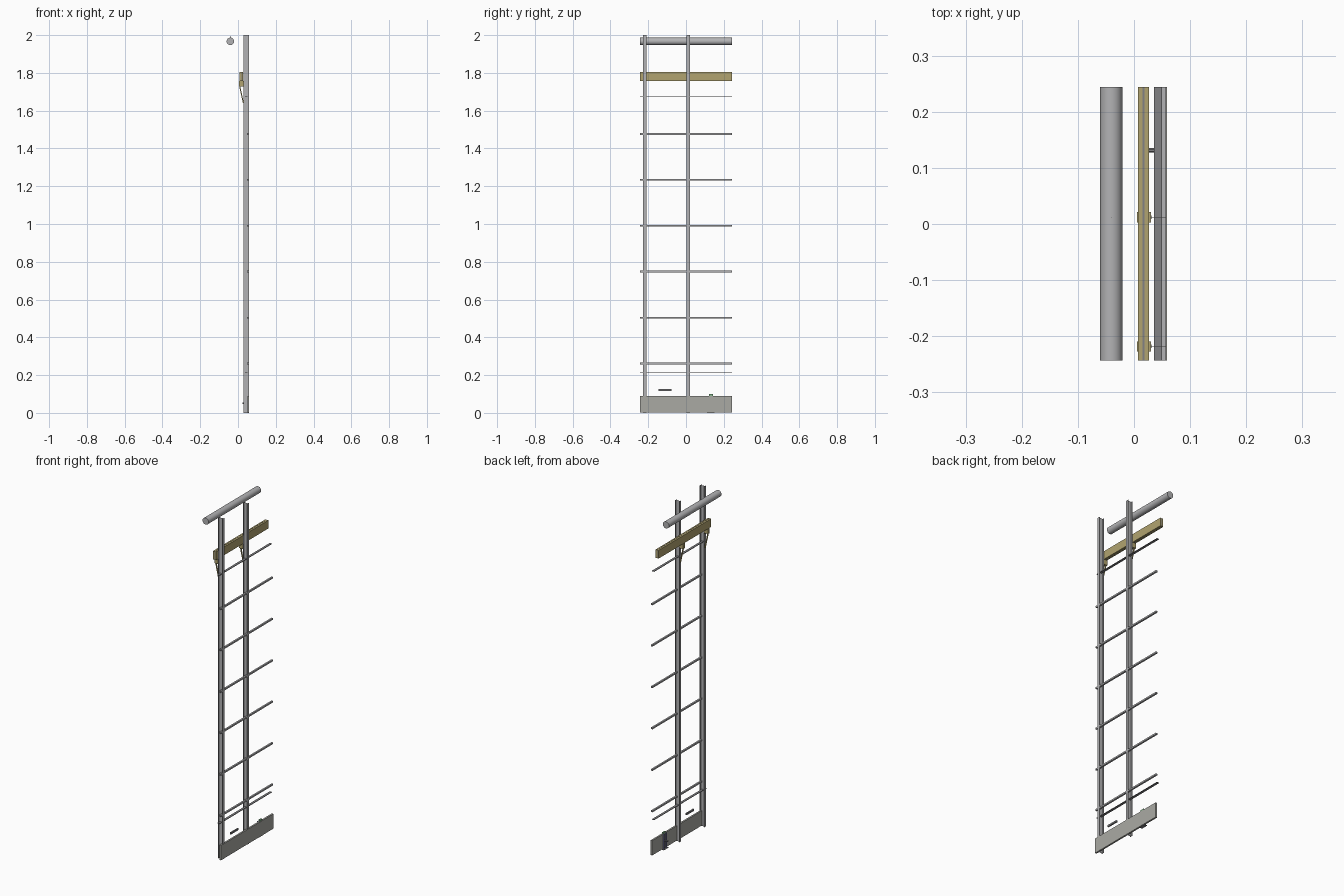
import bpy, bmesh
from math import pi
from mathutils import Vector

if "Cube" in bpy.data.objects:
    bpy.data.objects.remove(bpy.data.objects["Cube"])


def material(name, rgb):
    m = bpy.data.materials.new(name)
    m.diffuse_color = (*rgb, 1)
    m.use_nodes = True
    m.node_tree.nodes["Principled BSDF"].inputs["Base Color"].default_value = m.diffuse_color
    return m


TIMBER = material("timber", (0.44, 0.37, 0.16))
DARK = material("dark_steel", (0.22, 0.22, 0.23))
STEEL = material("steel", (0.45, 0.45, 0.46))
PLINTH = material("plinth_grey", (0.40, 0.40, 0.37))
BLUE = material("blue_steel", (0.22, 0.22, 0.42))
GREEN = material("green_cap", (0.25, 0.5, 0.28))
Y0, Y1 = -0.243, 0.244
COLUMNS = (-0.218, 0.012)


def prism(name, profile, vec, mat=None):
    """Closed 3D profile extruded along vec."""
    bm = bmesh.new()
    face = bm.faces.new([bm.verts.new(p) for p in profile])
    ext = bmesh.ops.extrude_face_region(bm, geom=[face], use_keep_orig=True)
    verts = [g for g in ext["geom"] if isinstance(g, bmesh.types.BMVert)]
    bmesh.ops.translate(bm, verts=verts, vec=Vector(vec))
    bmesh.ops.recalc_face_normals(bm, faces=bm.faces)
    me = bpy.data.meshes.new(name)
    bm.to_mesh(me)
    bm.free()
    ob = bpy.data.objects.new(name, me)
    bpy.context.collection.objects.link(ob)
    if mat:
        me.materials.append(mat)
    return ob


def box(name, x, y, z, mat=None):
    pts = [(x[0], y[0], z[0]), (x[1], y[0], z[0]), (x[1], y[1], z[0]), (x[0], y[1], z[0])]
    return prism(name, pts, (0, 0, z[1] - z[0]), mat)


def rod(name, radius, length, loc, rot=(0, 0, 0), sides=32, mat=STEEL):
    bpy.ops.mesh.primitive_cylinder_add(vertices=sides, radius=radius, depth=length,
                                        location=loc, rotation=rot)
    ob = bpy.context.object
    ob.name = name
    ob.data.materials.append(mat)
    bpy.ops.object.shade_smooth_by_angle()
    return ob


def i_beam(name, x, yc, half, t, w, z):
    """Upright I section: flanges face +x and -x."""
    a, b = x
    side = [(a, half), (a + t, half), (a + t, w), (b - t, w), (b - t, half), (b, half)]
    pts = side + [(px, -py) for px, py in reversed(side)]
    return prism(name, [(px, yc + py, z[0]) for px, py in pts], (0, 0, z[1] - z[0]), STEEL)


# Columns with timber bearing blocks and raking struts
for i, y in enumerate(COLUMNS, 1):
    i_beam(f"column_{i}", (0.029, 0.0572), y, 0.009, 0.0015, 0.0007, (0, 2))
    box(f"bearing_block_{i}", (0.005, 0.029), (y - 0.009, y + 0.009), (1.728, 1.757), TIMBER)
    prism(f"strut_{i}", [(0.006, y - 0.003, 1.73), (0.012, y - 0.003, 1.73),
                         (0.031, y - 0.003, 1.64), (0.026, y - 0.003, 1.64)],
          (0, 0.006, 0), TIMBER)

# Twin plank beam with a steel plate between
box("beam_plank_outer", (0.007, 0.0155), (Y0, Y1), (1.757, 1.805), TIMBER)
box("beam_plank_inner", (0.0185, 0.027), (Y0, Y1), (1.757, 1.805), TIMBER)
box("beam_plate", (0.0155, 0.0185), (Y0, Y1), (1.758, 1.804), DARK)

# Horizontal rails, flush with the outer column face
for i, z in enumerate((0.261, 0.504, 0.748, 0.99, 1.234, 1.476), 1):
    box(f"rail_{i}", (0.047, 0.057), (Y0, Y1), (z - 0.0045, z + 0.0045), STEEL)
for i, z in enumerate((0.215, 1.673), 1):
    box(f"thin_rail_{i}", (0.036, 0.050), (Y0, Y1), (z - 0.0015, z + 0.0015), DARK)

# Plinth board
box("plinth", (0.049, 0.059), (Y0, Y1), (0.003, 0.09), PLINTH)

# Top pipe with its small hanger pin
rod("pipe", 0.0198, Y1 - Y0, (-0.0405, (Y0 + Y1) / 2, 1.967), (pi / 2, 0, 0))
rod("pipe_pin", 0.0007, 0.04, (-0.0405, 0.012, 1.974), sides=8)

# Plinth bracket: base, web, flanges, cap and bolt
box("bracket_base", (0.038, 0.057), (0.11, 0.15), (0, 0.003), DARK)
box("bracket_plate", (0.047, 0.049), (0.117, 0.145), (0.003, 0.09), DARK)
for i, y in enumerate((0.118, 0.141), 1):
    box(f"bracket_flange_{i}", (0.041, 0.047), (y, y + 0.003), (0.003, 0.09), BLUE)
box("bracket_cap", (0.047, 0.056), (0.121, 0.143), (0.09, 0.099), GREEN)
rod("bracket_bolt", 0.004, 0.022, (0.036, 0.131, 0.05), (0, pi / 2, 0), 12, DARK)

# Loose spacer bar above the plinth
box("spacer_bar", (0.049, 0.057), (-0.146, -0.076), (0.117, 0.127), DARK)
